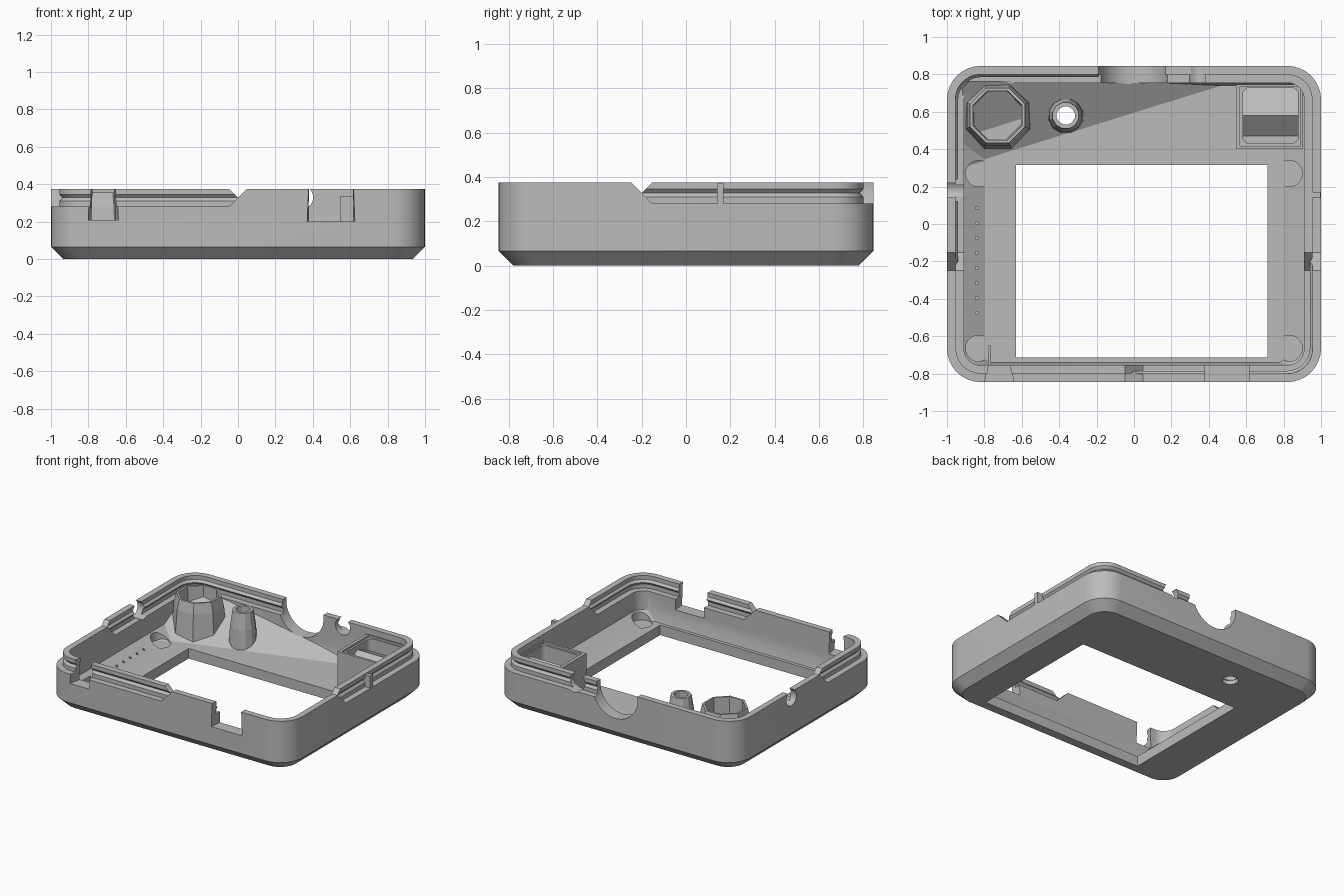
import bpy, bmesh
from math import pi, cos, sin, radians
from mathutils import Vector

if "Cube" in bpy.data.objects:
    bpy.data.objects.remove(bpy.data.objects["Cube"])

grey = bpy.data.materials.new("plain_grey")
grey.use_nodes = True
grey.diffuse_color = (0.5, 0.5, 0.5, 1)
grey.node_tree.nodes["Principled BSDF"].inputs["Base Color"].default_value = (0.5, 0.5, 0.5, 1)


def finish(bm, name):
    bmesh.ops.recalc_face_normals(bm, faces=bm.faces)
    mesh = bpy.data.meshes.new(name)
    bm.to_mesh(mesh)
    bm.free()
    mesh.materials.append(grey)
    obj = bpy.data.objects.new(name, mesh)
    bpy.context.collection.objects.link(obj)
    return obj


def rounded(hx, hy, r, z, seg=8):
    pts = []
    for k, (sx, sy) in enumerate([(1, 1), (-1, 1), (-1, -1), (1, -1)]):
        for i in range(seg + 1):
            a = (k + i / seg) * pi / 2
            pts.append((sx * (hx - r) + r * cos(a), sy * (hy - r) + r * sin(a), z))
    return pts


def inset(o, z):
    return rounded(1 - o, 0.845 - o, 0.18 - o, z)


def ngon(cx, cy, r, z, n):
    return [(cx + r * cos((i + 0.5) * 2 * pi / n), cy + r * sin((i + 0.5) * 2 * pi / n), z)
            for i in range(n)]


def loft(name, loops, cyclic=False):
    bm = bmesh.new()
    rows = [[bm.verts.new(p) for p in loop] for loop in loops]
    n = len(rows[0])
    pairs = list(zip(rows, rows[1:])) + ([(rows[-1], rows[0])] if cyclic else [])
    for a, b in pairs:
        for i in range(n):
            j = (i + 1) % n
            bm.faces.new((a[i], a[j], b[j], b[i]))
    if not cyclic:
        bm.faces.new(rows[0])
        bm.faces.new(rows[-1])
    return finish(bm, name)


def hull(name, pts):
    bm = bmesh.new()
    for p in pts:
        bm.verts.new(p)
    bmesh.ops.convex_hull(bm, input=bm.verts)
    bmesh.ops.dissolve_limit(bm, angle_limit=0.01, verts=bm.verts, edges=bm.edges)
    return finish(bm, name)


def box(name, x0, x1, y0, y1, z0, z1):
    return hull(name, [(x, y, z) for x in (x0, x1) for y in (y0, y1) for z in (z0, z1)])


def cylinder(name, start, end, r, n=32):
    a, b = Vector(start), Vector(end)
    rot = (b - a).to_track_quat('Z', 'Y')
    return loft(name, [[base + rot @ Vector(p) for p in ngon(0, 0, r, 0, n)] for base in (a, b)])


def cut(obj, cutters):
    for c in cutters:
        m = obj.modifiers.new("cut", 'BOOLEAN')
        m.operation, m.solver, m.object = 'DIFFERENCE', 'EXACT', c
    dg = bpy.context.evaluated_depsgraph_get()
    mesh = bpy.data.meshes.new_from_object(obj.evaluated_get(dg))
    obj.modifiers.clear()
    obj.data = mesh


def corner_cutter(sx, sy):
    # corner block whose slanted ends leave a V notch between rim and lip
    pts = []
    for z, d in ((0.26, -0.0675), (0.40, 0.0725)):
        for x in (-sx * d, sx * 1.2):
            for y in (-0.2 - sy * d, sy * 1.2):
                pts.append((x, y, z))
    return hull("corner_cutter", pts)


def slot_cutter(x0, x1, z, flare):
    # slot through the front wall, wider towards the outside
    pts = []
    for y, f in ((-0.87, flare), (-0.73, 0)):
        for zz, g in ((z, 0.01), (z + 0.07, 0), (0.45, 0)):
            pts += [(x0 - f - g, y, zz), (x1 + f + g, y, zz)]
    return hull("slot_cutter", pts)


# Main tray with a bottom chamfer and coved inside
body = loft("tray_body", [
    rounded(0.935, 0.78, 0.13, 0), inset(0, 0.065), inset(0, 0.28), inset(0.09, 0.28),
    inset(0.09, 0.14), rounded(0.80, 0.74, 0.03, 0.075)])

# Outer rim with a bead, inner lip with a groove
groove = [(0.045, 0.345), (0.06, 0.328), (0.045, 0.31)]
rim = loft("outer_rim", [inset(0, 0.28), inset(0, 0.375), inset(0.045, 0.375)]
           + [inset(o, z) for o, z in groove] + [inset(0.045, 0.28)], True)
lip = loft("inner_lip", [inset(0.09, 0.28), inset(0.09, 0.375), inset(0.045, 0.375)]
           + [inset(o, z) for o, z in groove] + [inset(0.045, 0.28)], True)

# Sloped floor filling the back corner
ramp = hull("back_ramp", [(-0.92, 0.30, 0.07), (0.56, 0.76, 0.07), (-0.92, 0.765, 0.07),
                          (-0.92, 0.765, 0.04), (-0.92, 0.30, 0.04), (0.56, 0.76, 0.04),
                          (-0.88, 0.765, 0.32), (-0.92, 0.72, 0.30)])

# Openings through the walls
rim_cuts = [corner_cutter(1, 1), corner_cutter(-1, -1)]
lip_cuts = [corner_cutter(1, -1), corner_cutter(-1, 1)]
wall_cuts = [
    slot_cutter(-0.77, -0.67, 0.21, 0.025),
    slot_cutter(0.39, 0.605, 0.20, 0.012),
    cylinder("cable_cutter", (-0.005, 0.5, 0.35), (-0.005, 0.95, 0.35), 0.187),
    cylinder("back_notch_cutter", (0.34, 0.7, 0.33), (0.34, 0.95, 0.33), 0.062),
    cylinder("side_notch_cutter", (-1.1, 0.18, 0.33), (-0.88, 0.18, 0.33), 0.06)]

# Openings through the floor
window = box("window_cutter", -0.63, 0.715, -0.715, 0.315, -0.1, 0.3)
post_hole = cylinder("post_hole_cutter", (-0.365, 0.58, -0.1), (-0.365, 0.58, 0.34), 0.055, 12)
floor_cuts = [window, post_hole]
for sx in (-1, 1):
    for y in (0.27, -0.665):
        floor_cuts.append(cylinder("pocket_cutter", (sx * 0.83, y, 0.07), (sx * 0.83, y, 0.2), 0.07))
for i in range(8):
    y = -0.475 + i * 0.08
    floor_cuts.append(cylinder("dot_cutter", (-0.84, y, 0.07), (-0.84, y, 0.2), 0.009, 8))

cut(body, wall_cuts + floor_cuts)
cut(rim, rim_cuts + wall_cuts)
cut(lip, lip_cuts + wall_cuts)
cut(ramp, [wall_cuts[2], post_hole])

# Octagonal cup and hollow post
cup = loft("octagonal_cup", [ngon(-0.73, 0.58, r, z, 8) for r, z in (
    (0.195, 0.05), (0.175, 0.28), (0.158, 0.355), (0.142, 0.355), (0.135, 0.16))])
post = loft("hollow_post", [ngon(-0.365, 0.58, r, z, 12) for r, z in (
    (0.10, 0.03), (0.09, 0.22), (0.072, 0.34), (0.05, 0.34), (0.05, 0.03))], True)

# Framed box in the back corner with a ridged insert
frame = box("corner_box", 0.545, 0.90, 0.40, 0.745, 0.06, 0.335)
ledge = box("ledge_cutter", 0.568, 0.888, 0.418, 0.735, 0.32, 0.4)
pocket = loft("pocket_cutter", [[(x + 0.73, y + 0.58, z) for x, y, z in
              rounded(0.148, 0.148, 0.035, h)] for h in (0.2, 0.4)])
cut(frame, [ledge, pocket])
ridge = hull("box_ridge", [(x, y, z) for x in (0.575, 0.885) for y, z in (
    (0.47, 0.19), (0.47, 0.2), (0.58, 0.29), (0.735, 0.22), (0.735, 0.19))])

# Small ribs on the ledge and beside the front slot
side_rib = box("side_rib", 0.93, 0.998, 0.14, 0.17, 0.27, 0.37)
slot_rib = box("slot_rib", -0.78, -0.765, -0.76, -0.65, 0.07, 0.2)

parts = [body, rim, lip, ramp, cup, post, frame, ridge, side_rib, slot_rib]
for c in rim_cuts + lip_cuts + wall_cuts + floor_cuts + [ledge, pocket]:
    bpy.data.objects.remove(c)

bpy.ops.object.select_all(action='DESELECT')
for p in (body, rim, lip):
    p.select_set(True)
bpy.context.view_layer.objects.active = body
bpy.ops.object.shade_smooth_by_angle(angle=radians(25))
